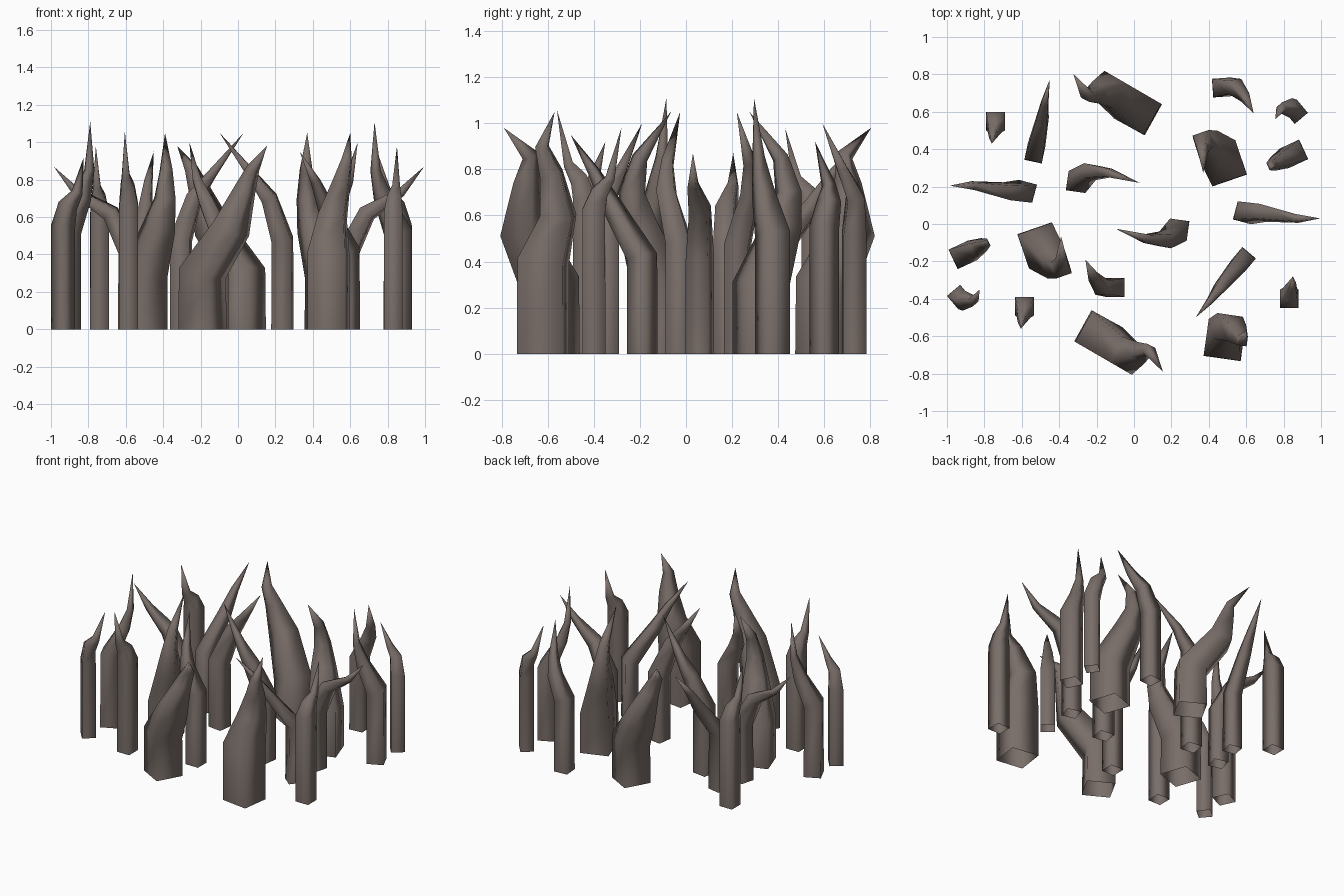
import bpy
import bmesh
from math import radians
from mathutils import Matrix, Vector

cube = bpy.data.objects.get("Cube")
if cube:
    bpy.data.objects.remove(cube, do_unlink=True)

# One dull brown-grey for every spike
bark = bpy.data.materials.new("dull_brown_bark")
bark.use_nodes = True
colour = (0.19, 0.155, 0.14, 1)
bark.diffuse_color = colour
bark.node_tree.nodes["Principled BSDF"].inputs["Base Color"].default_value = colour

UP = Vector((0, 0, 1))


def square_ring(bm, centre, direction, width, spin):
    """Four vertices around a point of the spine, square to its direction."""
    turn = UP.rotation_difference(direction)
    half = width / 2
    corners = []
    for sx, sy in ((-1, -1), (1, -1), (1, 1), (-1, 1)):
        corner = Matrix.Rotation(spin, 3, "Z") @ Vector((sx * half, sy * half, 0))
        corners.append(bm.verts.new(centre + turn @ corner))
    return corners


def make_spike_mesh(name, width, spin, straight, bends, taper):
    """Hollow square post that stays straight, then bends to a point."""
    spine = [Vector((0, 0, 0)), Vector((0, 0, straight))]
    spine += [Vector(point) for point in bends]
    rings = []
    bm = bmesh.new()
    for i, factor in enumerate((1, 1, *taper)):
        ahead = (spine[i + 1] - spine[i]).normalized()
        behind = (spine[i] - spine[i - 1]).normalized() if i else UP
        rings.append(square_ring(bm, spine[i], (ahead + behind).normalized(),
                                 width * factor, radians(spin)))
    # Side walls and pointed tip, the foot stays open
    tip = bm.verts.new(spine[-1])
    for k in range(4):
        n = (k + 1) % 4
        for low, high in zip(rings, rings[1:]):
            bm.faces.new((low[k], low[n], high[n], high[k]))
        bm.faces.new((rings[-1][k], rings[-1][n], tip))
    for face in bm.faces:
        face.smooth = True
    mesh = bpy.data.meshes.new(name)
    bm.to_mesh(mesh)
    bm.free()
    mesh.materials.append(bark)
    return mesh


def plant(name, places, **shape):
    """Place copies of one spike; each place is x, y, turn and height scale."""
    mesh = make_spike_mesh(name, **shape)
    for number, (x, y, turn, tall) in enumerate(places, 1):
        spike = bpy.data.objects.new(f"{name}_{number}", mesh)
        bpy.context.collection.objects.link(spike)
        spike.location = (x, y, 0)
        spike.rotation_euler.z = radians(turn)
        spike.scale.z = tall


# Outward-reaching side spikes
plant("reaching_spike", [(.59, .06, 0, 1), (-.58, .175, 180, 1)],
      width=.1, spin=-15, straight=.42, taper=(.8, .4),
      bends=[(.1, 0, .62), (.28, -.03, .73), (.405, -.03, .87)])

# Spikes that cross over the middle
plant("crossing_spike", [(.237, -.03, 0, 1), (-.305, .225, 180, 1)],
      width=.105, spin=-8, straight=.48, taper=(.75, .45),
      bends=[(-.07, -.055, .7), (-.165, -.05, .83), (-.335, .005, 1.05)])

# Long leaning blades
plant("leaning_spike", [(.585, -.19, 0, 1), (-.53, .38, 208, 1)],
      width=.095, spin=50, straight=.42, taper=(.7, .4),
      bends=[(-.11, -.13, .64), (-.17, -.21, .79), (-.255, -.31, .95)])

# Thick trunks with a winding top, at front and back
plant("winding_trunk", [(-.19, -.59, 0, 1), (.02, .603, 180, 1)],
      width=.19, spin=-29, straight=.3, taper=(.8, .46, .28),
      bends=[(.155, -.115, .54), (.225, -.1, .74), (.27, -.085, .86), (.345, -.2, .98)])

# Thick trunks with a hooked top
plant("hooked_trunk", [(.48, .325, 0, 1), (-.5, -.115, 180, 1)],
      width=.195, spin=19, straight=.3, taper=(.7, .46, .28),
      bends=[(-.08, .09, .55), (-.11, .12, .7), (-.115, .085, .85), (-.11, -.05, 1.05)])

# Thick upright trunk
plant("upright_trunk", [(.485, -.62, 0, 1)],
      width=.2, spin=-8, straight=.4, taper=(.7, .45, .26),
      bends=[(.02, .065, .6), (.065, .035, .78), (.095, -.005, .9), (.115, .05, 1.05)])

# Curved slender spikes
plant("curved_spike", [(-.1, -.34, 0, 1), (.47, .73, 184, 1)],
      width=.1, spin=0, straight=.52, taper=(.75, .45),
      bends=[(-.07, 0, .68), (-.12, .06, .8), (-.16, .15, 1)])

# Small straight spikes
plant("small_spike", [(.83, -.4, 0, 1), (-.74, .55, 180, 1), (-.585, -.44, 180, 1.08)],
      width=.1, spin=0, straight=.62, taper=(.75, .42),
      bends=[(.005, .025, .7), (.015, .07, .76), (.02, .12, .98)])

# Small crooked spikes
plant("crooked_spike", [(-.935, -.39, 0, 1), (.865, .6, 180, 1)],
      width=.092, spin=40, straight=.55, taper=(.82, .48),
      bends=[(.025, -.02, .66), (.075, -.02, .73), (.11, .04, .92)])

# Tallest spikes with needle tips
plant("needle_spike", [(.855, .375, 0, 1), (-.915, -.165, 180, 1)],
      width=.115, spin=25, straight=.52, taper=(.66, .36),
      bends=[(-.08, -.04, .7), (-.12, -.06, .85), (-.125, -.08, 1.11)])
